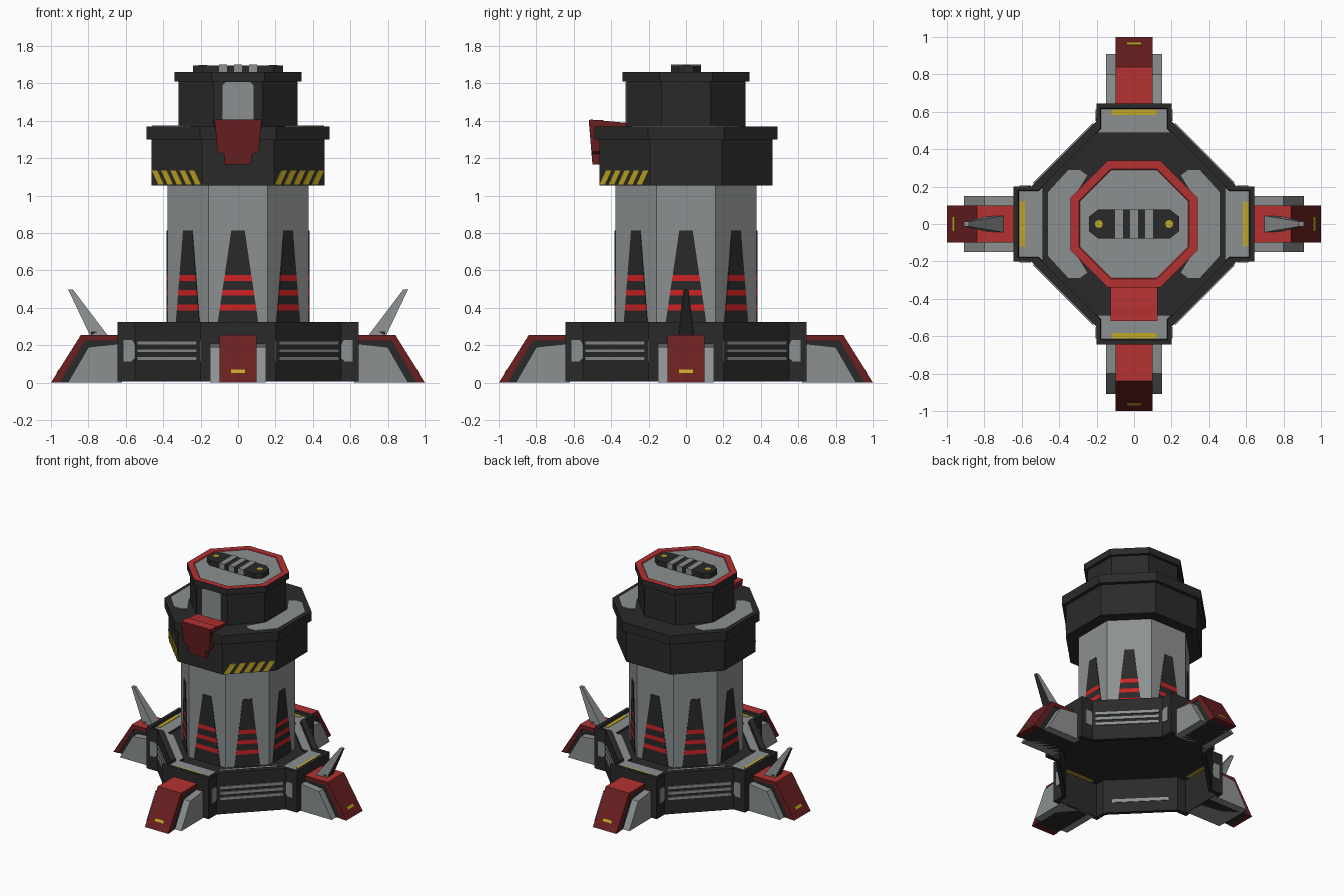
import bpy, bmesh, math
from mathutils import Matrix, Vector

if "Cube" in bpy.data.objects:
    bpy.data.objects.remove(bpy.data.objects["Cube"])


def make_mat(name, rgb):
    m = bpy.data.materials.new(name)
    m.diffuse_color = (*rgb, 1)
    m.use_nodes = True
    m.node_tree.nodes["Principled BSDF"].inputs["Base Color"].default_value = m.diffuse_color
    return m


DARK = make_mat("charcoal", (0.023, 0.023, 0.023))
GREY = make_mat("steel grey", (0.265, 0.28, 0.285))
RED = make_mat("armour red", (0.46, 0.031, 0.032))
DEEP = make_mat("deep red", (0.145, 0.014, 0.015))
BRIGHT = make_mat("bright red", (0.62, 0.016, 0.017))
YELLOW = make_mat("warning yellow", (0.54, 0.385, 0.02))


def loft(name, rings, mats, caps=None, M=Matrix()):
    """Skin a list of point rings; mats per band, caps for both ends."""
    if not isinstance(mats, list):
        mats = [mats] * (len(rings) - 1)
    caps = caps or (mats[0], mats[-1])
    used = list(dict.fromkeys([*mats, *caps]))
    bm = bmesh.new()
    vs = [[bm.verts.new(M @ Vector(p)) for p in r] for r in rings]
    n = len(vs[0])
    for a, b, m in zip(vs, vs[1:], mats):
        for i in range(n):
            j = (i + 1) % n
            bm.faces.new((a[i], a[j], b[j], b[i])).material_index = used.index(m)
    bm.faces.new(vs[0][::-1]).material_index = used.index(caps[0])
    bm.faces.new(vs[-1]).material_index = used.index(caps[1])
    bmesh.ops.recalc_face_normals(bm, faces=bm.faces[:])
    me = bpy.data.meshes.new(name)
    bm.to_mesh(me)
    bm.free()
    for m in used:
        me.materials.append(m)
    ob = bpy.data.objects.new(name, me)
    bpy.context.collection.objects.link(ob)
    return ob


def prism(name, pts, z0, z1, mat, M=Matrix()):
    return loft(name, [[(x, y, z) for x, y in pts] for z in (z0, z1)], mat, None, M)


def paint(ob, mat, rule):
    """Give mat to every face whose normal meets the rule."""
    ob.data.materials.append(mat)
    for p in ob.data.polygons:
        if rule(p.normal):
            p.material_index = len(ob.data.materials) - 1


def facing_up(n):
    return n.z > .8


def rect(x0, x1, y0, y1):
    return [(x0, y0), (x1, y0), (x1, y1), (x0, y1)]


def face(deg, dist=0.0):
    """Upright frame: local x sideways, y up, z outward (0 deg faces front)."""
    return (Matrix.Rotation(math.radians(deg), 4, 'Z')
            @ Matrix.Translation((0, -dist, 0)) @ Matrix.Rotation(math.pi / 2, 4, 'X'))


def octagon(ap, z):
    r = ap / math.cos(math.pi / 8)
    return [(r * math.cos((i + .5) * math.pi / 4), r * math.sin((i + .5) * math.pi / 4), z)
            for i in range(8)]


def base_ring(R, w, D, z):
    """Diamond outline with a square block on each corner."""
    out = []
    for k in range(4):
        rot = Matrix.Rotation(k * math.pi / 2, 3, 'Z')
        out += [rot @ Vector(p) for p in
                ((D - w, -w, z), (R, -w, z), (R, w, z), (D - w, w, z))]
    return out


# Hollow base with recessed walkway
loft("base", [
    base_ring(.615, .17, .71, .27), base_ring(.615, .17, .71, .005),
    base_ring(.645, .2, .75, .005), base_ring(.645, .2, .75, .325),
    base_ring(.62, .18, .69, .325), base_ring(.615, .177, .685, .305),
    base_ring(.49, .16, .60, .305), base_ring(.485, .158, .595, .29)],
    [DARK, DARK, DARK, DARK, DARK, GREY, DARK])

# Tower shaft, gallery, turret and cap
loft("tower_shaft", [octagon(.378, .28), octagon(.378, 1.06)], GREY)
loft("gallery", [octagon(.462, 1.055), octagon(.462, 1.3),
                 octagon(.49, 1.3), octagon(.49, 1.37)], DARK)
loft("turret", [octagon(.318, 1.36), octagon(.318, 1.62)], DARK)
loft("turret_cap", [octagon(.34, 1.61), octagon(.34, 1.66),
                    octagon(.295, 1.66), octagon(.29, 1.655)],
     [DARK, RED, RED], (DARK, GREY))

# Tapered fins with glowing bands, one per shaft face, slimmer on the diagonals
levels = [.285, .385, .418, .465, .495, .543, .574, .80, .812]
for k in range(8):
    w0, w1 = (.108, .036) if k % 2 == 0 else (.088, .034)
    rings = []
    for z in levels:
        w = w0 + (w1 - w0) * (z - .325) / .487
        rings.append([(-w, z, -.01), (w, z, -.01), (w, z, .004), (-w, z, .004)])
    loft("shaft_fin", rings, [DARK, BRIGHT, DARK, BRIGHT, DARK, BRIGHT, DARK, DARK],
         None, face(45 * k, .378))

for k in range(4):
    a = 90 * k
    turn = Matrix.Rotation(math.radians(a), 4, 'Z')
    # Leg: red cover over dark core with grey side blocks
    side = face(a)
    cover = prism("leg_cover", [(1, 0), (.84, .255), (.63, .255), (.63, .225), (.82, .225),
                                (.955, 0)], -.1, .1, DEEP, side)
    paint(cover, RED, facing_up)
    prism("leg_core", [(.96, 0), (.825, .23), (.62, .23), (.62, 0)], -.095, .095, DARK, side)
    prism("leg_side_block", [(.91, 0), (.80, .19), (.62, .21), (.62, 0)], -.15, .15, GREY, side)
    slope = lambda z, o: (1 - .627 * z + o, z)
    prism("leg_marker", [slope(.052, -.002), slope(.052, .003), slope(.07, .003),
                         slope(.07, -.002)], -.037, .037, YELLOW, side)
    # Walkway warning strip, seen on the deck and beneath it
    for z in (.269, .304):
        prism("walkway_strip", rect(.583, .612, -.12, .12), z - .003, z + .005, YELLOW, turn)
    # Vent bars on the diagonal wall, inner bar, and end plates on the blocks
    for z in (.118, .16, .202):
        prism("vent_bar", rect(-.225, .225, z, z + .021), -.005, .008, GREY, face(a + 45, .5303))
    prism("inner_vent_bar", rect(-.2, .2, .085, .11), -.004, .003, GREY, face(a + 45, .502))
    for s in (-1, 1):
        prism("vent_end_plate", [(s * x, z) for x, z in
                                 ((.552, .13), (.57, .113), (.612, .113), (.612, .227),
                                  (.565, .227), (.552, .205))],
              -.005, .006, GREY, face(a, .2))

# Spikes on the left and right legs, dark on the outer side
for s in (1, -1):
    M = Matrix.Rotation(0 if s == 1 else math.pi, 4, 'Z')
    spike = loft("leg_spike", [
        [(.695, -.045, .25), (.79, -.04, .25), (.79, .04, .25), (.695, .045, .25)],
        [(.882, -.013, .497), (.908, -.012, .497), (.908, .012, .497), (.882, .013, .497)]],
        GREY, None, M)
    paint(spike, DARK, lambda n: n.x * s > .7)
    prism("spike_mount", rect(.735, .785, -.04, .04), .25, .272, DARK, M)

# Red visor over the gallery front
half = [(.125, 1.405), (.11, 1.235), (.075, 1.222), (.07, 1.165)]
outline = half + [(-x, z) for x, z in reversed(half)]
front = loft("visor_front", [[(x, -.44, z) for x, z in outline],
                             [(x, -.5 - (z - 1.165) * .083, z) for x, z in outline]], DEEP)
top = prism("visor_top", [(.31, 1.388), (.515, 1.407), (.5, 1.36), (.31, 1.36)],
            -.125, .125, DEEP, face(-90))
for ob in (front, top):
    paint(ob, RED, facing_up)

# Window on the turret front
prism("turret_window", [(-.082, 1.38), (.082, 1.38), (.082, 1.59), (.065, 1.608),
                        (-.065, 1.608), (-.082, 1.59)], -.005, .006, GREY, face(0, .318))

# Mirrored hazard stripes and gallery deck plates
for s in (-1, 1):
    for i in range(5):
        x = -.187 + .07 * i
        prism("hazard_stripe", [(s * u, z) for u, z in
                                ((x, 1.058), (x + .042, 1.058), (x + .092, 1.135), (x + .05, 1.135))],
              -.004, .005, YELLOW, face(45 * s, .462))
    prism("deck_plate", [(s * x, y) for x, y in
                         ((.25, .26), (.29, .29), (.35, .29), (.46, .17), (.46, -.17),
                          (.35, -.29), (.29, -.29), (.25, -.26), (.33, -.13), (.33, .13))],
          1.366, 1.375, GREY)

# Roof hatch with ribs and lamps
prism("roof_hatch", [(-.24, -.04), (-.19, -.078), (.19, -.078), (.24, -.04),
                     (.24, .04), (.19, .078), (-.19, .078), (-.24, .04)], 1.645, 1.695, DARK)
for x in (-.08, 0, .08):
    prism("hatch_rib", rect(x - .022, x + .022, -.08, .08), 1.65, 1.70, GREY)
for x in (-.188, .188):
    prism("hatch_lamp", [(x + .022 * math.cos(i * math.pi / 4), .022 * math.sin(i * math.pi / 4))
                         for i in range(8)], 1.69, 1.699, YELLOW)
